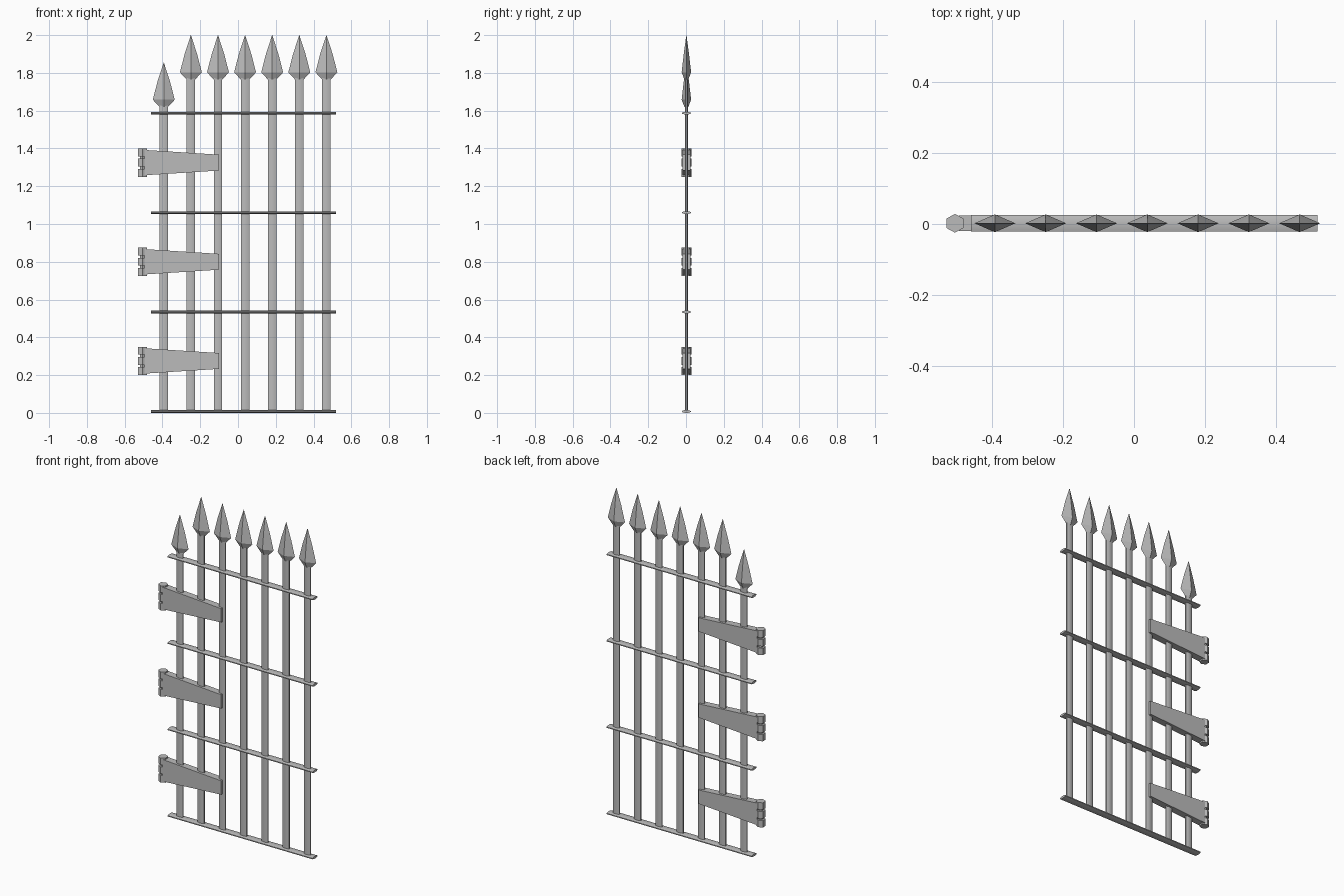
import bpy, bmesh, math

cube = bpy.data.objects.get("Cube")
if cube:
    bpy.data.objects.remove(cube)

iron = bpy.data.materials.new("grey iron")
iron.use_nodes = True
colour = (0.5, 0.5, 0.5, 1)
iron.diffuse_color = colour
iron.node_tree.nodes["Principled BSDF"].inputs["Base Color"].default_value = colour


def finish(bm, name, location, smooth=0):
    bmesh.ops.recalc_face_normals(bm, faces=bm.faces)
    mesh = bpy.data.meshes.new(name)
    bm.to_mesh(mesh)
    bm.free()
    mesh.materials.append(iron)
    ob = bpy.data.objects.new(name, mesh)
    ob.location = location
    bpy.context.collection.objects.link(ob)
    if smooth:
        bpy.ops.object.select_all(action='DESELECT')
        ob.select_set(True)
        bpy.context.view_layer.objects.active = ob
        bpy.ops.object.shade_smooth_by_angle(angle=math.radians(smooth))
    return ob


def loft(name, rings, sides, location, turn=0.0, smooth=0, axis='Z'):
    """Skin elliptical rings given as (height, half width, half depth)."""
    bm = bmesh.new()
    loops = []
    for h, rx, ry in rings:
        loop = []
        for i in range(sides):
            a = turn + math.tau * i / sides
            u, v = rx * math.cos(a), ry * math.sin(a)
            loop.append(bm.verts.new((u, v, h) if axis == 'Z' else (h, u, v)))
        loops.append(loop)
    for low, high in zip(loops, loops[1:]):
        for i in range(sides):
            j = (i + 1) % sides
            bm.faces.new((low[i], low[j], high[j], high[i]))
    bm.faces.new(loops[0])
    bm.faces.new(loops[-1])
    bmesh.ops.remove_doubles(bm, verts=bm.verts, dist=1e-5)
    return finish(bm, name, location, smooth)


# Upright bars with diamond spearheads; the bar at the hinge side is shorter
SPACING = 0.1435
for i in range(7):
    x = -0.393 + i * SPACING
    top = 1.855 if i == 0 else 2.0
    loft(f"upright_bar_{i + 1}", [(0.005, 0.024, 0.009), (top - 0.21, 0.024, 0.009)],
         8, (x, 0.002, 0), math.pi / 8, 50)
    loft(f"spearhead_{i + 1}",
         [(-0.236, 0.022, 0.01), (-0.197, 0.058, 0.025), (-0.1, 0.033, 0.014), (0, 0.0005, 0.0005)],
         4, (x, 0.002, top))

# Flat cross rails
for i in range(4):
    loft(f"cross_rail_{i + 1}", [(-0.46, 0.0255, 0.0075), (0.518, 0.0255, 0.0075)],
         8, (0, 0.002, 0.0075 + i * 0.5265), math.pi / 8, 50, 'X')

# Strap hinges: tapered strap, pin and three knuckles
for i in range(3):
    z = 0.275 + i * 0.525
    bm = bmesh.new()
    bmesh.ops.create_cube(bm, size=1)
    for v in bm.verts:
        outer = v.co.x < 0
        v.co.x = -0.495 if outer else -0.1
        v.co.y *= 0.043
        v.co.z *= 0.134 if outer else 0.084
    finish(bm, f"hinge_strap_{i + 1}", (0, 0.002, z))
    loft(f"hinge_pin_{i + 1}", [(-0.07, 0.015, 0.017), (0.07, 0.015, 0.017)],
         6, (-0.506, 0.002, z), math.pi / 6)
    for k in (-1, 0, 1):
        loft(f"hinge_knuckle_{i + 1}_{k + 2}", [(-0.021, 0.0277, 0.0265), (0.021, 0.0277, 0.0265)],
             6, (-0.506, 0.002, z + k * 0.054), math.pi / 6)
